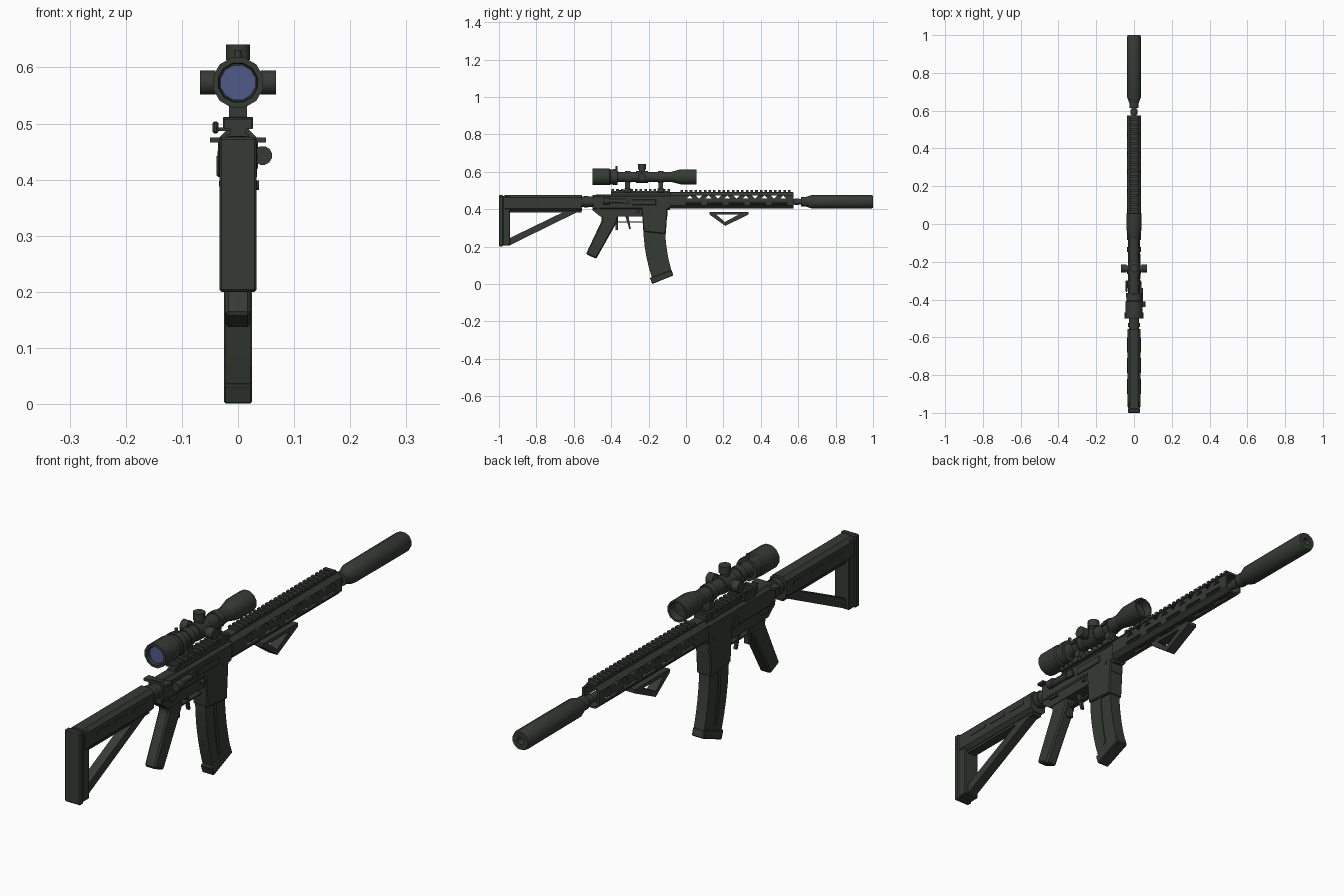
import bpy, bmesh, math
from mathutils import Matrix, Vector

cube = bpy.data.objects.get("Cube")
if cube:
    bpy.data.objects.remove(cube, do_unlink=True)


def material(name, red, green, blue):
    mat = bpy.data.materials.new(name)
    mat.use_nodes = True
    mat.diffuse_color = (red, green, blue, 1)
    mat.node_tree.nodes["Principled BSDF"].inputs["Base Color"].default_value = (red, green, blue, 1)
    return mat


olive = material("dark olive", .036, .043, .034)
glass = material("blue glass", .08, .1, .25)


def finish(name, mesh, mat=olive, bevel=0, smooth=False):
    """Turn a bmesh into an object with flat or smooth shading."""
    bmesh.ops.recalc_face_normals(mesh, faces=mesh.faces)
    if bevel:
        bmesh.ops.bevel(mesh, geom=mesh.edges[:], offset=bevel, segments=1, affect='EDGES')
    data = bpy.data.meshes.new(name)
    mesh.to_mesh(data)
    mesh.free()
    data.materials.append(mat)
    part = bpy.data.objects.new(name, data)
    bpy.context.collection.objects.link(part)
    if smooth:
        bpy.ops.object.select_all(action='DESELECT')
        part.select_set(True)
        bpy.context.view_layer.objects.active = part
        bpy.ops.object.shade_smooth_by_angle(angle=math.radians(38))
    return part


def extrude(mesh, corners, move):
    face = mesh.faces.new([mesh.verts.new(corner) for corner in corners])
    made = bmesh.ops.extrude_face_region(mesh, geom=[face])["geom"]
    bmesh.ops.translate(mesh, vec=move, verts=[v for v in made if isinstance(v, bmesh.types.BMVert)])


def plate(name, outline, half, x=0, bevel=0):
    """Side outline of (y, z) points, extruded evenly about x."""
    mesh = bmesh.new()
    extrude(mesh, [(x - half, y, z) for y, z in outline], (half + half, 0, 0))
    return finish(name, mesh, bevel=bevel)


def rectangle(y, z, length, height):
    return [(y, z), (y + length, z), (y + length, z + height), (y, z + height)]


def block(name, back, front, low, high, half, x=0, bevel=0):
    return plate(name, rectangle(back, low, front - back, high - low), half, x, bevel)


def bar(name, back, front, middle, half, tall, chamfer):
    """Eight-sided bar along y."""
    quarter = [(half, tall - chamfer), (half - chamfer, tall)]
    upper = quarter + [(-x, z) for x, z in reversed(quarter)]
    section = upper + [(-x, -z) for x, z in upper]
    mesh = bmesh.new()
    extrude(mesh, [(x, back, z + middle) for x, z in section], (0, front - back, 0))
    return finish(name, mesh)


def lathe(name, profile, x=0, y=0, z=0, axis='Y', mat=olive):
    """Profile of (distance, radius) points turned about an axis."""
    mesh = bmesh.new()
    sides, rings = 12, []
    for along, radius in profile:
        circle = [math.tau * (k + .5) / sides for k in range(sides)]
        rings.append([mesh.verts.new((radius * math.cos(a), along, radius * math.sin(a))) for a in circle])
    for ring, following in zip(rings, rings[1:]):
        for k in range(sides):
            mesh.faces.new((ring[k - 1], ring[k], following[k], following[k - 1]))
    mesh.faces.new(rings[0])
    mesh.faces.new(rings[-1])
    quarter = math.pi / 2
    turn = {'X': Matrix.Rotation(-quarter, 4, 'Z'), 'Y': Matrix(), 'Z': Matrix.Rotation(quarter, 4, 'X')}
    mesh.transform(Matrix.Translation(Vector((x, y, z))) @ turn[axis])
    return finish(name, mesh, mat, smooth=True)


def drum(name, back, front, radius, **place):
    return lathe(name, [(back, radius), (front, radius)], **place)


def cut(part, cutter):
    """Subtract the cutter, then remove it."""
    modifier = part.modifiers.new("cut", 'BOOLEAN')
    modifier.operation, modifier.solver, modifier.object = 'DIFFERENCE', 'EXACT', cutter
    graph = bpy.context.evaluated_depsgraph_get()
    result = bpy.data.meshes.new_from_object(part.evaluated_get(graph))
    part.modifiers.clear()
    part.data = result
    bpy.data.objects.remove(cutter, do_unlink=True)


def teeth(name, back, front, low, high, half):
    pitch = .025
    for k in range(round((front - back) / pitch)):
        start = back + k * pitch
        block(name, start, start + pitch * .55, low, high, half)


bore = .44    # height of the barrel line
sight = .573  # height of the scope line
sides = (-1, 1)

# Stock: tube, butt, pad and diagonal strut
bar("stock_tube", -.97, -.555, .434, half=.034, tall=.043, chamfer=.014)
block("butt", -.98, -.94, .205, .47, half=.031, bevel=.003)
block("butt_pad", -1, -.978, .2, .476, half=.033, bevel=.004)
plate("stock_strut", [(-.97, .206), (-.945, .206), (-.56, .395), (-.635, .395), (-.94, .247)], half=.018)
block("stock_under_rail", -.945, -.56, .382, .4, half=.018)
for side in sides:
    for middle in (-.86, -.75, -.64):
        block("stock_side_rib", middle - .04, middle + .04, bore - .006, bore + .006, half=.002, x=side * .034)
drum("buffer_tube", -.57, -.48, .028, z=bore)
drum("buffer_nut", -.545, -.525, .033, z=bore)

# Receiver with its controls
bar("upper_receiver", -.495, -.085, .437, half=.031, tall=.04, chamfer=.01)
plate("lower_receiver", [(-.5, .42), (-.5, .395), (-.46, .362), (-.1, .362), (-.1, .42)], half=.026)
plate("magazine_well", [(-.238, .415), (-.228, .28), (-.108, .268), (-.098, .415)], half=.031, bevel=.004)
block("ejection_cover", -.29, -.16, .423, .452, half=.003, x=.032, bevel=.002)
plate("case_deflector", [(-.345, .43), (-.305, .43), (-.315, .458), (-.345, .458)], half=.007, x=.034)
drum("forward_assist", -.44, -.41, .017, x=.044, z=.443)
drum("forward_assist_housing", -.41, -.34, .011, x=.036, z=.443)
block("bolt_catch", -.265, -.235, .405, .445, half=.005, x=-.033, bevel=.003)
drum("magazine_release", -.01, .01, .009, x=.027, y=-.255, z=.39, axis='X')
for side in sides:
    block("selector", -.45, -.41, .388, .398, half=.005, x=side * .029)
    for pin in (-.47, -.13):
        drum("takedown_pin", -.003, .003, .008, x=side * .03, y=pin, z=.408, axis='X')
block("charging_handle", -.5, -.468, .466, .475, half=.05)
block("charging_handle_bar", -.48, -.39, .465, .478, half=.014)
block("charging_latch", -.36, -.3, .482, .504, half=.005, x=-.04, bevel=.003)
block("charging_latch_arm", -.34, -.32, .487, .493, half=.014, x=-.026)

# Receiver rail
block("rail_neck", -.4, -.085, .47, .497, half=.014)
block("rail_foot", -.4, -.085, .47, .481, half=.02)
block("rail_head", -.4, -.085, .49, .498, half=.025)
teeth("receiver_rail_tooth", -.398, -.085, .497, .508, half=.025)

# Trigger and guard
block("trigger_guard", -.385, -.235, .328, .335, half=.01)
block("guard_post", -.378, -.364, .29, .365, half=.01)
plate("trigger", [(-.325, .365), (-.308, .365), (-.295, .295), (-.303, .293)], half=.006)

# Grip
plate("grip", [(-.455, .375), (-.36, .375), (-.37, .33), (-.48, .135), (-.535, .16), (-.45, .34)], half=.023, bevel=.006)


def arc_band(lean, reach, top, bottom):
    """Curved band that swings forward as it goes down."""
    edges = []
    for side in sides:
        heights = [top + (bottom - side * reach * lean - top) * k / 5 for k in range(6)]
        edge = [(side * reach + (top - z) ** 2 * .6 - .17, z) for z in heights]
        edges += edge if side < 0 else reversed(edge)
    return edges


# Curved magazine with raised ribs and a base
plate("magazine", arc_band(-.36, .058, .31, .05), half=.022)
plate("magazine_rib", arc_band(-.36, .008, .28, .07), half=.025)
plate("magazine_base", [(-.193, .033), (-.181, 0), (-.068, .046), (-.077, .075)], half=.025, bevel=.003)

# Hollow handguard with triangular vents above and slots below
guard = bar("handguard", -.085, .575, .447, half=.036, tall=.042, chamfer=.016)
cut(guard, bar("bore_cutter", -.06, .6, .447, half=.029, tall=.035, chamfer=.013))
vents = bmesh.new()
across = (.2, 0, 0)
for k in range(11):
    middle, rise = .02 + k * .05, .009 * (-1) ** k
    triangle = [(middle - .018, -rise), (middle + .018, -rise), (middle, rise)]
    extrude(vents, [(-.1, y, .465 + z) for y, z in triangle], across)
for k in range(5):
    slot = rectangle(k * .115, -.006, .08, .012)
    extrude(vents, [(-.1, y, .431 + z) for y, z in slot], across)
    extrude(vents, [(x, y, .39) for y, x in slot], (0, 0, .035))
cut(guard, finish("vent_cutter", vents))
block("handguard_rail", -.085, .572, .484, .493, half=.02)
teeth("handguard_rail_tooth", -.03, .57, .49, .503, half=.022)
drum("barrel_nut", -.1, -.05, .034, z=bore)

# Triangular hand stop
stop = plate("hand_stop", [(.125, .386), (.125, .372), (.21, .311), (.335, .372), (.335, .386)], half=.019)
cut(stop, plate("stop_cutter", [(.16, .373), (.208, .332), (.285, .373)], half=.1))

# Barrel and suppressor
drum("barrel", -.07, .64, .014, z=bore)
drum("barrel_collar", .58, .605, .018, z=bore)
drum("suppressor_neck", .615, .65, .026, z=bore)
lathe("suppressor", [(.64, .026), (.67, .037), (.99, .038), (1, .034), (1, .014), (.96, .011)], z=bore)

# Scope: eyepiece, tube and flared front
lathe("scope_eyepiece", [(-.48, .034), (-.5, .036), (-.5, .046), (-.41, .046), (-.405, .041), (-.38, .041), (-.36, .028)], z=sight)
drum("scope_tube", -.37, -.07, .028, z=sight)
lathe("scope_front", [(-.08, .028), (-.03, .041), (.055, .041), (.055, .034), (.025, .031)], z=sight)
drum("eyepiece_lens", -.488, -.482, .032, z=sight, mat=glass)
drum("zoom_ring", -.39, -.365, .044, z=sight)
drum("zoom_lever", .04, .058, .006, y=-.372, z=sight, axis='Z')

# Turrets on the top and both sides
drum("turret_hub", -.268, -.202, .033, z=sight)
for axis, way in (('Z', 1), ('X', 1), ('X', -1)):
    drum("turret_stem", way * .02, way * .045, .017, y=-.235, z=sight, axis=axis)
    drum("turret_knob", way * .04, way * .068, .022, y=-.235, z=sight, axis=axis)

# Scope mounts
for middle in (-.312, -.135):
    drum("scope_ring", middle - .014, middle + .014, .033, z=sight)
    block("ring_post", middle - .013, middle + .013, .505, .56, half=.016)
    block("ring_clamp", middle - .018, middle + .018, .49, .512, half=.027, bevel=.002)
    for side in sides:
        block("ring_flange", middle - .012, middle + .012, sight - .006, sight + .006, half=.004, x=side * .034)
